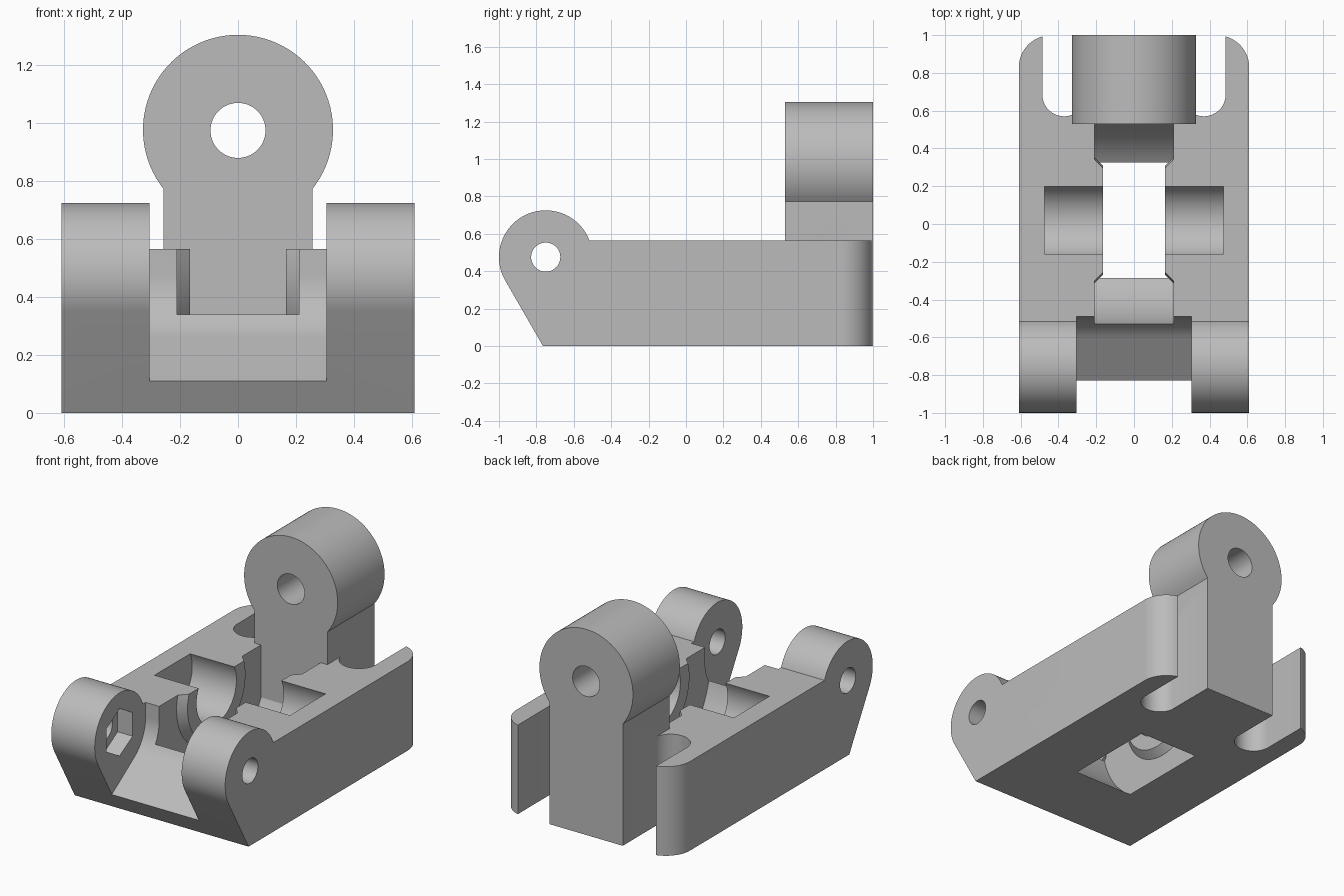
import bpy, bmesh
from math import sin, cos, radians

cube = bpy.data.objects.get("Cube")
if cube:
    bpy.data.objects.remove(cube, do_unlink=True)

grey = bpy.data.materials.new("plain_grey")
grey.use_nodes = True
grey.diffuse_color = (0.5, 0.5, 0.5, 1)
grey.node_tree.nodes["Principled BSDF"].inputs["Base Color"].default_value = (0.5, 0.5, 0.5, 1)

PLACE = {"x": lambda u, v, w: (w, u, v),
         "y": lambda u, v, w: (u, w, v),
         "z": lambda u, v, w: (u, v, w)}


def arc(cu, cv, r, start, end, n=32):
    """Points on an arc, angles in degrees."""
    steps = [radians(start + (end - start) * i / n) for i in range(n + 1)]
    return [(cu + r * cos(a), cv + r * sin(a)) for a in steps]


def circle(cu, cv, r, n=64):
    return arc(cu, cv, r, 0, 360, n)[:-1]


def loft(name, axis, sections):
    """Solid through outlines with equal point counts, given as (outline, position)."""
    bm = bmesh.new()
    rings = [[bm.verts.new(PLACE[axis](u, v, w)) for u, v in pts] for pts, w in sections]
    for a, b in zip(rings, rings[1:]):
        for i in range(len(a)):
            j = (i + 1) % len(a)
            bm.faces.new((a[i], a[j], b[j], b[i]))
    bm.faces.new(rings[0])
    bm.faces.new(rings[-1])
    bmesh.ops.recalc_face_normals(bm, faces=bm.faces)
    mesh = bpy.data.meshes.new(name)
    bm.to_mesh(mesh)
    bm.free()
    mesh.materials.append(grey)
    obj = bpy.data.objects.new(name, mesh)
    bpy.context.collection.objects.link(obj)
    return obj


def prism(name, axis, pts, lo, hi):
    return loft(name, axis, [(pts, lo), (pts, hi)])


def combine(target, other, operation="DIFFERENCE"):
    """Apply a boolean and drop the helper."""
    mod = target.modifiers.new("boolean", "BOOLEAN")
    mod.operation, mod.solver, mod.object = operation, "EXACT", other
    bpy.context.view_layer.objects.active = target
    bpy.ops.object.modifier_apply(modifier=mod.name)
    bpy.data.objects.remove(other, do_unlink=True)


PIN = (-0.75, 0.475)      # hinge pin centre in y, z
AXLE = (0.02, 0.475)      # wheel axle centre in y, z

# Body: side profile with round hinge lugs, trimmed to a plan with round rear corners
side = [(-0.765, 0), (1.2, 0), (1.2, 0.565)] + arc(*PIN, 0.25, 21.1, 210, 48)
body = prism("base_body", "x", side, -0.7, 0.7)
plan = [(-0.61, -1.1), (0.61, -1.1)] + arc(0.44, 0.829, 0.17, 0, 90, 20) + arc(-0.44, 0.829, 0.17, 90, 180, 20)
combine(body, prism("plan_cutter", "z", plan, -0.2, 1.2), "INTERSECT")

# Gap between the lugs, sloping up into a round clearance
gap = [(-1.1, -0.072)] + arc(*PIN, 0.26, -56.2, 0, 20) + [(-0.49, 1.2), (-1.1, 1.2)]
combine(body, prism("gap_cutter", "x", gap, -0.305, 0.305))

# Hinge pin hole, and a hexagonal nut recess inside one lug
combine(body, prism("pin_cutter", "x", circle(*PIN, 0.078, 48), -0.8, 0.8))
combine(body, prism("nut_cutter", "x", arc(*PIN, 0.15, 30, 330, 5), -0.41, -0.25))

# Wheel cavity with tapered bosses left at the axle
rings = [(0.29, -0.165), (0.335, -0.21), (0.565, -0.21), (0.565, 0.21), (0.335, 0.21), (0.29, 0.165)]
combine(body, loft("wheel_cutter", "x", [(circle(*AXLE, r, 96), x) for r, x in rings]))

# Axle pockets
combine(body, prism("axle_cutter", "x", circle(*AXLE, 0.2), -0.475, 0.475))

# Round-ended slots on both sides of the rear post
for s in (-1, 1):
    slot = [(s * u, v) for u, v in arc(0.37, 0.685, 0.115, 180, 360, 24)]
    slot += [(s * 0.485, 1.2), (s * 0.255, 1.2)]
    combine(body, prism("slot_cutter", "z", slot, -0.2, 1.2))

# Rear post with a round drilled head
head = [(-0.257, 0.001), (0.257, 0.001)] + arc(0, 0.977, 0.328, -38.5, 218.5, 64)
post = prism("rear_post", "y", head, 0.53, 1.0)
combine(post, prism("head_cutter", "y", circle(0, 0.975, 0.095), 0.3, 1.3))
combine(body, post, "UNION")

# Smooth the round surfaces, keep edges sharp
bpy.ops.object.select_all(action="DESELECT")
body.select_set(True)
bpy.context.view_layer.objects.active = body
bpy.ops.object.shade_smooth_by_angle(angle=radians(20))
